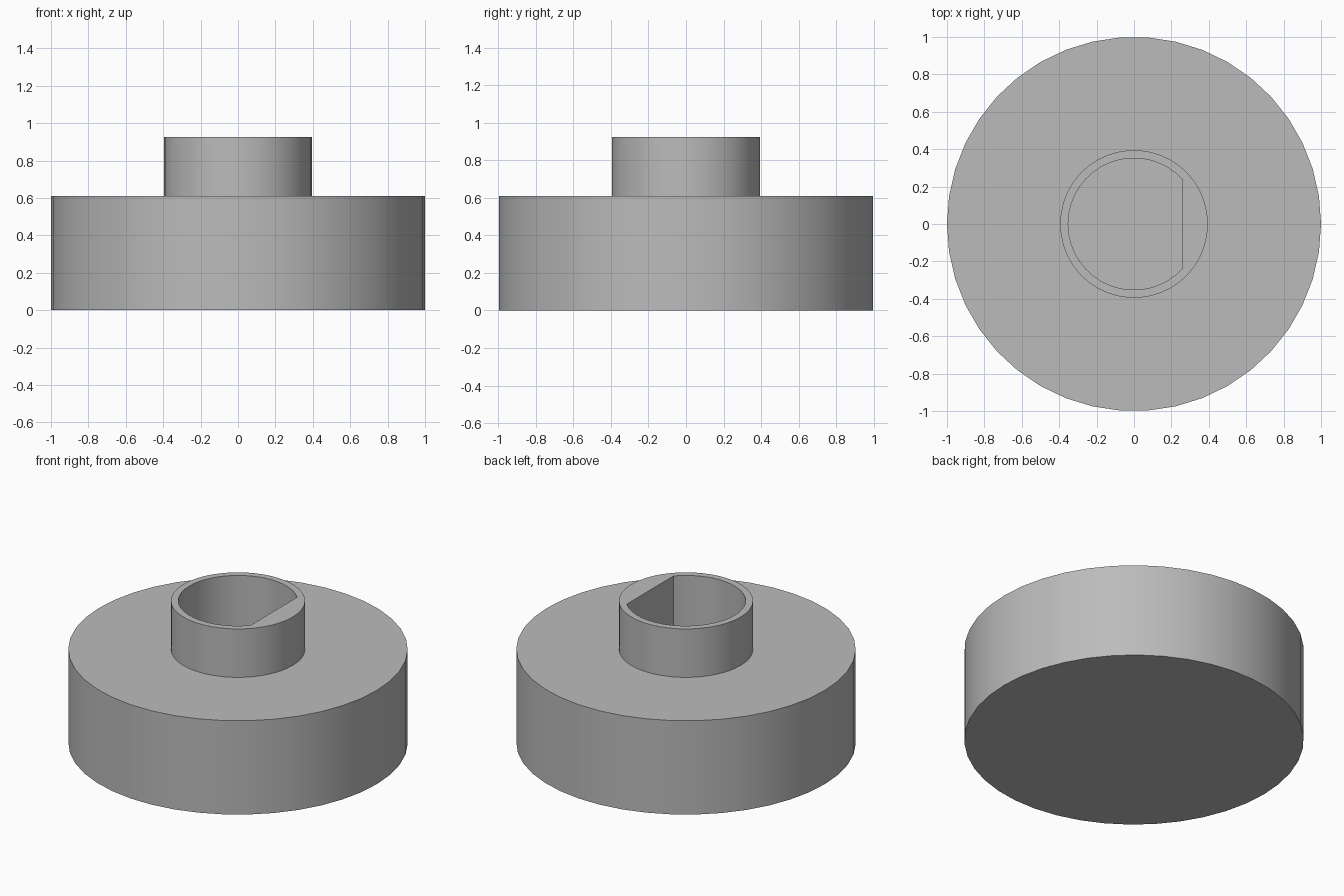
import bpy, bmesh, math

SEGMENTS = 42
FLAT_X = 0.258      # flat side of the D-shaped bore

cube = bpy.data.objects.get("Cube")
if cube:
    bpy.data.objects.remove(cube, do_unlink=True)

grey = bpy.data.materials.new("plain_grey")
grey.use_nodes = True
colour = (0.5, 0.5, 0.5, 1.0)
grey.diffuse_color = colour
grey.node_tree.nodes["Principled BSDF"].inputs["Base Color"].default_value = colour


def add_ring(bm, radius, z, flat=False):
    """One closed loop of vertices, optionally clipped to a D shape."""
    verts = []
    for i in range(SEGMENTS):
        a = math.tau * i / SEGMENTS
        r = radius
        if flat and math.cos(a) > 0:
            r = min(radius, FLAT_X / math.cos(a))
        verts.append(bm.verts.new((r * math.cos(a), r * math.sin(a), z)))
    return verts


def loft(name, profile):
    """Closed solid skinned through (radius, height, flat) rings."""
    bm = bmesh.new()
    rings = [add_ring(bm, *p) for p in profile]
    for low, high in zip(rings, rings[1:]):
        for i in range(SEGMENTS):
            j = (i + 1) % SEGMENTS
            bm.faces.new((low[i], low[j], high[j], high[i]))
    bm.faces.new(rings[0][::-1])
    bm.faces.new(rings[-1])
    bmesh.ops.recalc_face_normals(bm, faces=bm.faces)
    mesh = bpy.data.meshes.new(name)
    bm.to_mesh(mesh)
    bm.free()
    mesh.materials.append(grey)
    obj = bpy.data.objects.new(name, mesh)
    bpy.context.collection.objects.link(obj)
    return obj


# Wide disc, raised collar and blind D-shaped bore in one watertight body
knob = loft("knob_body", [
    (1.0, 0.0, False),
    (1.0, 0.61, False),
    (0.395, 0.61, False),
    (0.395, 0.925, False),
    (0.352, 0.925, True),
    (0.352, 0.2, True),
])

bpy.ops.object.select_all(action='DESELECT')
knob.select_set(True)
bpy.context.view_layer.objects.active = knob
bpy.ops.object.shade_smooth_by_angle(angle=math.radians(30))
